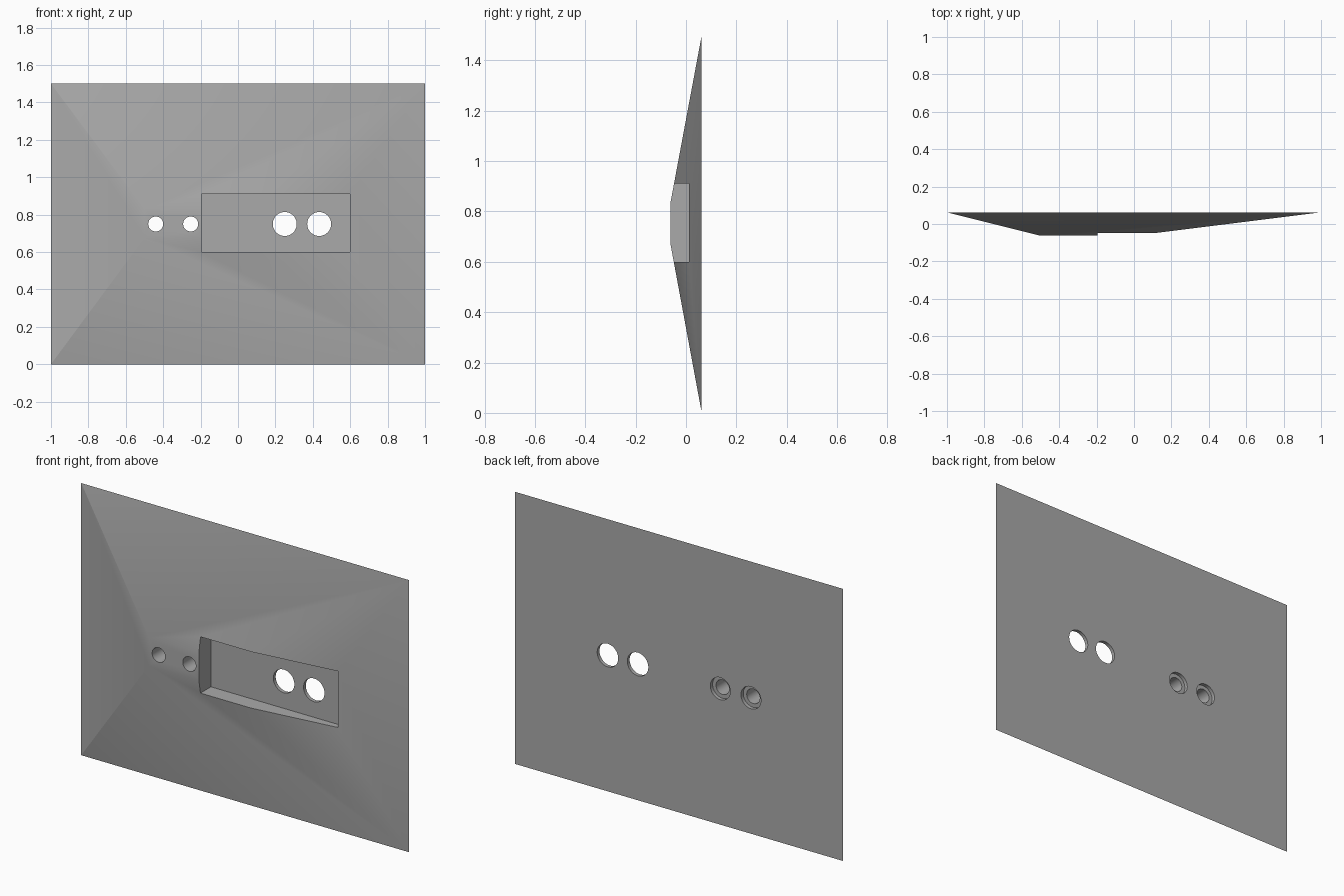
import bpy
import bmesh
from math import radians

cube = bpy.data.objects.get("Cube")
if cube:
    bpy.data.objects.remove(cube, do_unlink=True)

FRONT, BACK = -0.0625, 0.0625
MID_Z = 0.75

grey = bpy.data.materials.new("plain grey")
grey.use_nodes = True
GREY = (0.4, 0.4, 0.4, 1)
grey.diffuse_color = GREY
grey.node_tree.nodes["Principled BSDF"].inputs["Base Color"].default_value = GREY


def block(name, front, back):
    """Solid between two rectangles (x0, x1, z0, z1, y)."""
    bm = bmesh.new()
    rings = []
    for x0, x1, z0, z1, y in (front, back):
        corners = ((x0, z0), (x1, z0), (x1, z1), (x0, z1))
        rings.append([bm.verts.new((x, y, z)) for x, z in corners])
    a, b = rings
    bm.faces.new(a)
    bm.faces.new(b[::-1])
    for i in range(4):
        j = (i + 1) % 4
        bm.faces.new((a[j], a[i], b[i], b[j]))
    bmesh.ops.recalc_face_normals(bm, faces=bm.faces)
    mesh = bpy.data.meshes.new(name)
    bm.to_mesh(mesh)
    bm.free()
    mesh.materials.append(grey)
    obj = bpy.data.objects.new(name, mesh)
    bpy.context.collection.objects.link(obj)
    return obj


def cylinder(name, x, radius, y0, y1):
    bpy.ops.mesh.primitive_cylinder_add(
        vertices=48, radius=radius, depth=y1 - y0,
        location=(x, (y0 + y1) / 2, MID_Z), rotation=(radians(90), 0, 0))
    obj = bpy.context.object
    obj.name = name
    obj.data.materials.append(grey)
    return obj


def cut(target, cutter):
    """Subtract the cutter from the target, then discard it."""
    cutter.hide_render = True
    mod = target.modifiers.new("cut", 'BOOLEAN')
    mod.operation = 'DIFFERENCE'
    mod.solver = 'EXACT'
    mod.object = cutter
    bpy.context.view_layer.objects.active = target
    bpy.ops.object.modifier_apply(modifier=mod.name)
    bpy.data.objects.remove(cutter, do_unlink=True)


# Plate tapering forward to a small off-centre plateau
plate = block("tapered_plate",
              (-0.5, 0.0, 0.675, 0.83, FRONT),
              (-1, 1, 0, 1.5, BACK))

# Rectangular pocket in the front
cut(plate, block("pocket_cutter",
                 (-0.195, 0.6, 0.6, 0.91, -0.2),
                 (-0.195, 0.6, 0.6, 0.91, 0.0425)))

# Large holes through the pocket floor
for x in (0.25, 0.434):
    cut(plate, cylinder("large_hole_cutter", x, 0.064, -0.2, 0.2))

# Small screw holes, counterbored from the back
for x in (-0.44, -0.253):
    cut(plate, cylinder("small_hole_cutter", x, 0.04, -0.2, 0.2))
    cut(plate, cylinder("counterbore_cutter", x, 0.061, BACK - 0.02, 0.2))

# Soft shading over the shallow slopes, crisp rims elsewhere
bpy.ops.object.select_all(action='DESELECT')
plate.select_set(True)
bpy.context.view_layer.objects.active = plate
bpy.ops.object.shade_smooth_by_angle(angle=radians(16))
